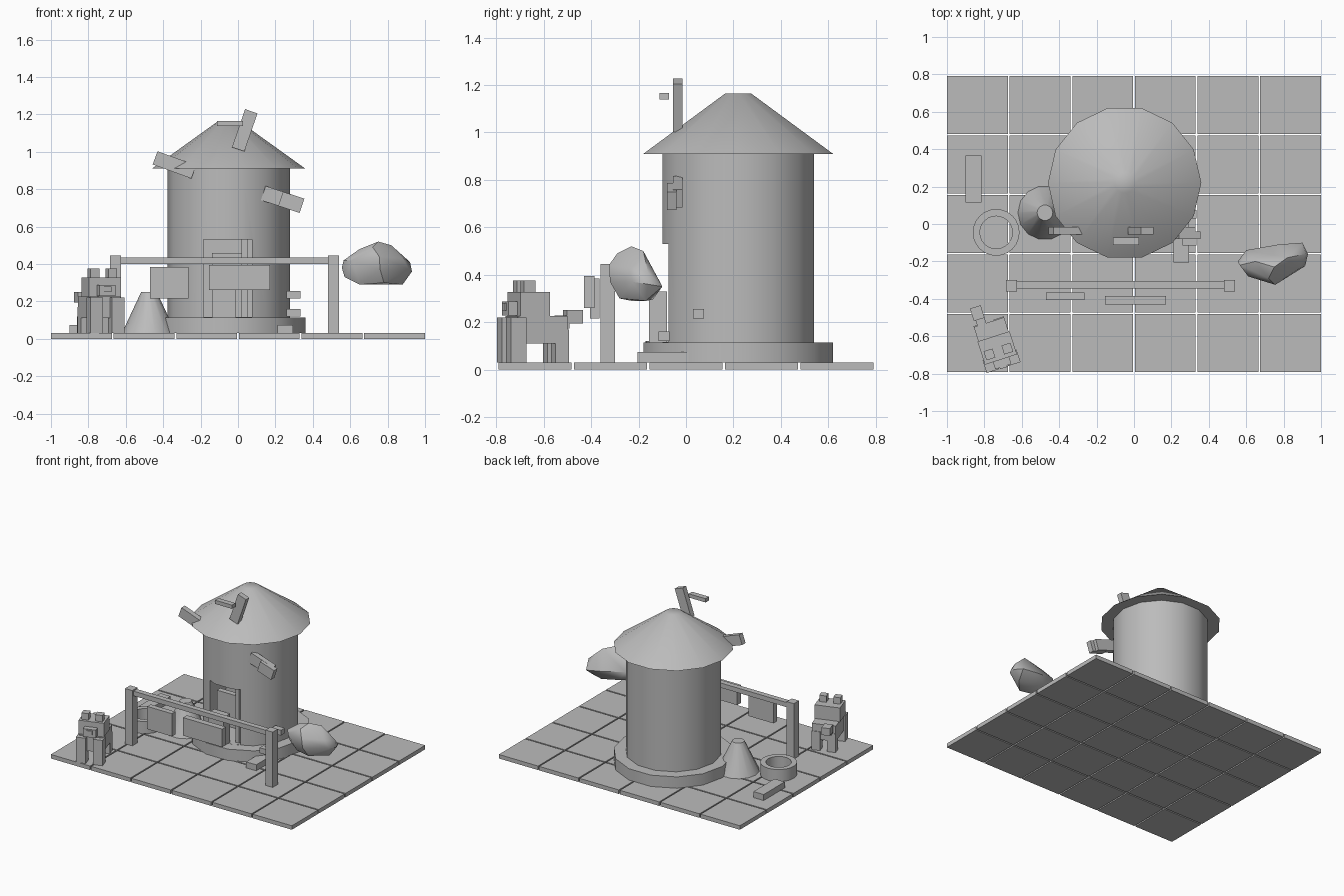
import bpy, bmesh
from math import radians, pi
from mathutils import Matrix, Vector

cube = bpy.data.objects.get("Cube")
if cube:
    bpy.data.objects.remove(cube, do_unlink=True)

grey = bpy.data.materials.new("plain_grey")
grey.use_nodes = True
COLOUR = (0.5, 0.5, 0.5, 1)
grey.diffuse_color = COLOUR
grey.node_tree.nodes["Principled BSDF"].inputs["Base Color"].default_value = COLOUR


def finish(name, bm, smooth=False):
    bmesh.ops.recalc_face_normals(bm, faces=bm.faces)
    mesh = bpy.data.meshes.new(name)
    bm.to_mesh(mesh)
    bm.free()
    mesh.materials.append(grey)
    ob = bpy.data.objects.new(name, mesh)
    bpy.context.collection.objects.link(ob)
    if smooth:
        smooth_by_angle(ob)
    return ob


def smooth_by_angle(ob):
    bpy.ops.object.select_all(action='DESELECT')
    ob.select_set(True)
    bpy.context.view_layer.objects.active = ob
    bpy.ops.object.shade_smooth_by_angle(angle=radians(40))


def box(name, centre, size, rot=None):
    bm = bmesh.new()
    bmesh.ops.create_cube(bm, size=1)
    bm.transform(Matrix.Translation(centre) @ (rot or Matrix()) @ Matrix.Diagonal((*size, 1)))
    return finish(name, bm)


def span(name, x, y, z):
    """Box given by its limits on each axis."""
    return box(name, [(a + b) / 2 for a, b in (x, y, z)], [b - a for a, b in (x, y, z)])


def frustum(name, x, y, z0, z1, r0, r1, sides, smooth=True):
    bm = bmesh.new()
    bmesh.ops.create_cone(bm, cap_ends=True, segments=sides, radius1=r0, radius2=r1, depth=z1 - z0)
    # put corners on the x axis
    first = max(bm.verts, key=lambda v: v.co.x)
    bm.transform(Matrix.Rotation(-Vector((1, 0)).angle_signed(first.co.xy) * -1, 4, 'Z'))
    bm.transform(Matrix.Translation((x, y, (z0 + z1) / 2)))
    return finish(name, bm, smooth)


def cut(ob, cutter):
    mod = ob.modifiers.new("opening", 'BOOLEAN')
    mod.object = cutter
    mod.solver = 'EXACT'
    cutter.hide_render = True
    cutter.hide_viewport = True
    cutter.display_type = 'WIRE'


# paved ground
GROUND = 0.03
COLS, ROWS, GAP = 6, 5, 0.01
tile_x, tile_y = (2 + GAP) / COLS, (1.58 + GAP) / ROWS
for i in range(COLS):
    for j in range(ROWS):
        box(f"ground_tile_{i}_{j}",
            ((i - (COLS - 1) / 2) * tile_x, (j - (ROWS - 1) / 2) * tile_y, GROUND / 2),
            (tile_x - GAP, tile_y - GAP, GROUND))

# tower with doorway
TX, TY, SIDES = -0.05, 0.22, 14
frustum("tower_base", TX, TY, GROUND, 0.115, 0.41, 0.41, SIDES)
wall = frustum("tower_wall", TX, TY, 0.1, 0.92, 0.328, 0.328, SIDES)
cut(wall, span("doorway_cutter", (-0.185, 0.075), (-0.3, 0.12), (0.116, 0.53)))
frustum("tower_roof", TX, TY, 0.91, 1.165, 0.41, 0.055, SIDES)
span("door_panel", (-0.14, 0.02), (-0.05, -0.01), (0.26, 0.46))
span("door_post", (0.02, 0.05), (-0.06, -0.02), (0.116, 0.53))
span("door_leaf", (-0.14, -0.01), (-0.155, -0.08), (0.1, 0.33))

# broken sail boards
def board(name, x, z, y, length, width, tilt):
    box(name, (x, y, z), (length, 0.04, width), Matrix.Rotation(radians(tilt), 4, 'Y'))

board("sail_top", 0.036, 1.115, -0.035, 0.215, 0.07, -71)
board("sail_left", -0.34, 0.93, -0.035, 0.22, 0.075, 20)
board("sail_right", 0.225, 0.75, -0.035, 0.19, 0.08, 18)
board("sail_right_patch", 0.285, 0.73, -0.06, 0.12, 0.08, 18)
board("sail_slat", -0.042, 1.152, -0.092, 0.14, 0.028, 0)

# gate with hanging signs
for side, x in (("right", -0.655), ("left", 0.51)):
    span(f"gate_post_{side}", (x - 0.03, x + 0.03), (-0.36, -0.3), (GROUND, 0.445))
span("gate_beam", (-0.63, 0.485), (-0.345, -0.305), (0.4, 0.435))
span("sign_small", (-0.47, -0.265), (-0.405, -0.365), (0.215, 0.385))
span("sign_large", (-0.155, 0.17), (-0.43, -0.385), (0.26, 0.395))

# loose planks and blocks
span("plank_right", (-0.9, -0.815), (0.115, 0.365), (GROUND, 0.075))
span("plank_left", (0.212, 0.295), (-0.205, 0.045), (GROUND, 0.075))
span("block_low", (0.26, 0.335), (-0.115, -0.07), (0.12, 0.16))
span("block_high", (0.26, 0.335), (0.03, 0.075), (0.215, 0.255))

# heap and stone ring
frustum("heap", -0.476, 0.06, GROUND, 0.25, 0.145, 0.042, 14)
bm = bmesh.new()
profile = [(0.125, GROUND), (0.125, 0.12), (0.087, 0.12), (0.087, GROUND)]
vs = [bm.verts.new((r, 0, z)) for r, z in profile]
es = [bm.edges.new((vs[i], vs[(i + 1) % 4])) for i in range(4)]
bmesh.ops.spin(bm, geom=vs + es, cent=(0, 0, 0), axis=(0, 0, 1), angle=2 * pi, steps=24)
bmesh.ops.remove_doubles(bm, verts=bm.verts, dist=0.001)
bm.transform(Matrix.Translation((-0.737, -0.045, 0)))
finish("stone_ring", bm, True)

# boulder from a hull of corner points
bm = bmesh.new()
for p in ((.555, -.2, .38), (.565, -.22, .42), (.6, -.14, .4), (.61, -.28, .42), (.65, -.2, .48),
          (.75, -.23, .52), (.82, -.18, .5), (.77, -.11, .37), (.9, -.1, .35), (.92, -.16, .41),
          (.93, -.16, .36), (.915, -.225, .37), (.755, -.325, .44), (.76, -.32, .37),
          (.88, -.17, .29), (.65, -.23, .29), (.57, -.2, .33), (.8, -.14, .295),
          (.72, -.29, .49), (.88, -.24, .43), (.78, -.28, .3), (.66, -.15, .32)):
    bm.verts.new(p)
bmesh.ops.convex_hull(bm, input=bm.verts)
finish("boulder", bm, True)

# animal of blocks, turned towards its left
TURN = Matrix.Translation((-0.745, -0.62, 0)) @ Matrix.Rotation(radians(18), 4, 'Z')


def animal_part(name, centre, size):
    span_box = box(name, centre, size)
    span_box.data.transform(TURN)


animal_part("animal_body", (0, -0.01, 0.168), (0.17, 0.22, 0.115))
animal_part("animal_head", (0, -0.045, 0.275), (0.18, 0.13, 0.105))
animal_part("animal_muzzle", (0, -0.125, 0.258), (0.09, 0.05, 0.06))
animal_part("animal_nose", (0, -0.152, 0.265), (0.04, 0.012, 0.03))
animal_part("animal_tail_root", (-0.04, 0.115, 0.2), (0.05, 0.05, 0.055))
animal_part("animal_tail", (-0.044, 0.165, 0.223), (0.06, 0.07, 0.055))
for side, s in (("right", -1), ("left", 1)):
    animal_part(f"animal_ear_{side}", (s * 0.05, -0.065, 0.35), (0.05, 0.05, 0.05))
    animal_part(f"animal_front_leg_{side}", (s * 0.06, -0.12, 0.125), (0.07, 0.07, 0.19))
    animal_part(f"animal_hind_leg_{side}", (s * 0.055, 0.075, 0.1), (0.06, 0.06, 0.14))
